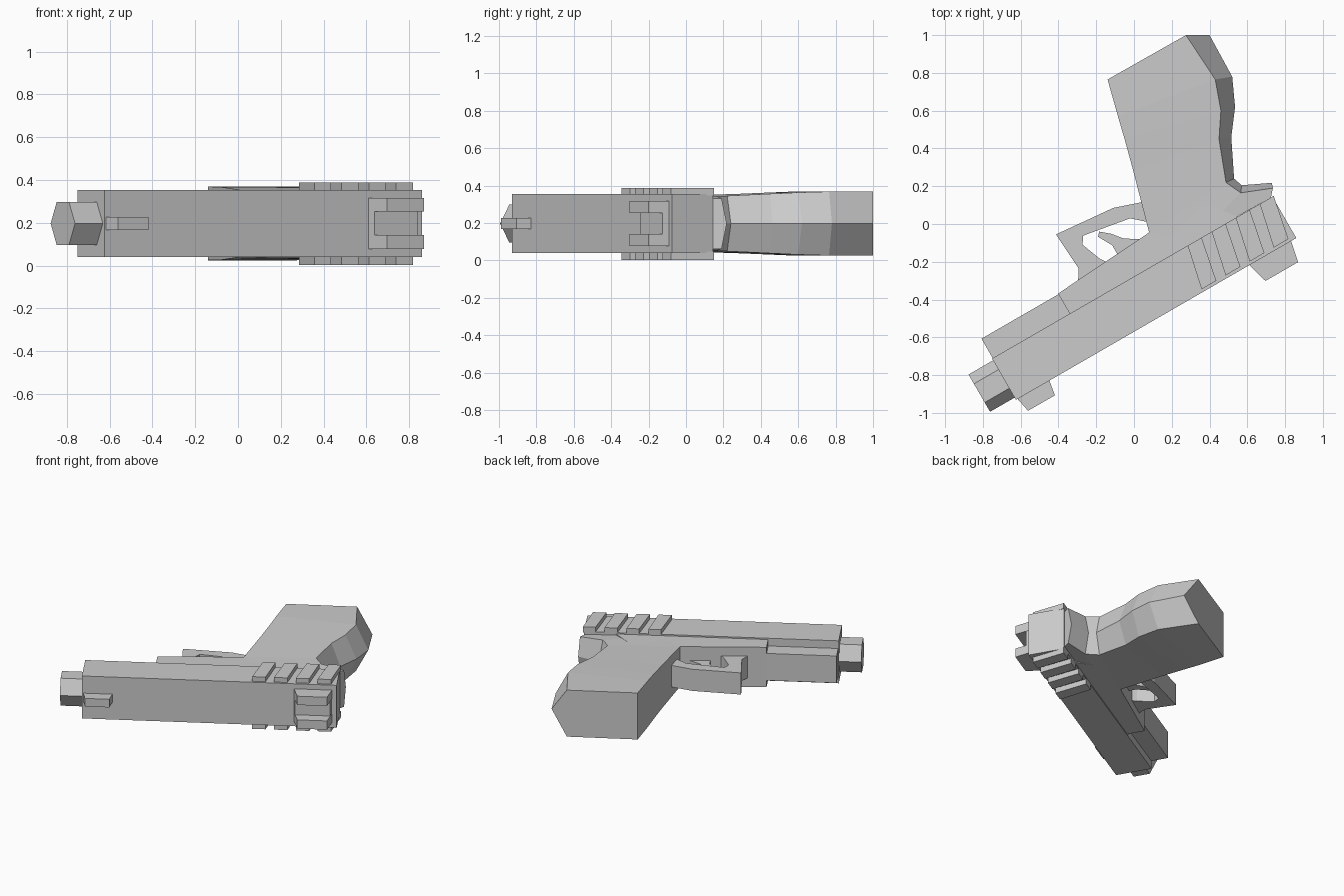
import bpy, bmesh, math

MID = 0.197                      # height of the symmetry plane
C, S = math.cos(math.radians(30)), math.sin(math.radians(30))


def xy(a, b):
    """Barrel-aligned coordinates (a rearward, b toward the grip) to world."""
    return (a * C - b * S, a * S + b * C)


def loft(name, rings):
    """Skin equal-length rings of 3D points, with capped ends."""
    bm = bmesh.new()
    vs = [[bm.verts.new(p) for p in r] for r in rings]
    n = len(vs[0])
    for r0, r1 in zip(vs, vs[1:]):
        for i in range(n):
            j = (i + 1) % n
            bm.faces.new((r0[i], r0[j], r1[j], r1[i]))
    bm.faces.new(vs[0])
    bm.faces.new(vs[-1])
    bmesh.ops.recalc_face_normals(bm, faces=bm.faces[:])
    me = bpy.data.meshes.new(name)
    bm.to_mesh(me)
    bm.free()
    ob = bpy.data.objects.new(name, me)
    bpy.context.collection.objects.link(ob)
    return ob


def prism(name, pts, z0, z1):
    """Extrude a plan outline between two heights measured from the mid plane."""
    return loft(name, [[(x, y, MID + z) for x, y in pts] for z in (z0, z1)])


def local(*pts):
    return [xy(a, b) for a, b in pts]


def box(a0, a1, b0, b1):
    return local((a0, b0), (a1, b0), (a1, b1), (a0, b1))


# Slide and the narrow dust cover under its front
prism("slide", box(-1.007, 0.707, -0.494, -0.241), -0.157, 0.157)
prism("dust_cover", box(-1.003, -0.5, -0.26, -0.122), -0.1, 0.1)

# Frame ahead of the grip
prism("frame", [xy(-0.532, -0.25), xy(-0.532, -0.118), (0.08, -0.045),
                (0.35, 0.12), xy(0.5, -0.25)], -0.147, 0.147)

# Grip: flat front strap, ridged back strap, ending in the beavertail
sections = [  # front, side edge, back ridge, half width
    ((-0.14, 0.765), (0.275, 1.0), (0.40, 1.0), 0.172),
    ((-0.085, 0.57), (0.43, 0.765), (0.52, 0.78), 0.171),
    ((-0.05, 0.45), (0.46, 0.60), (0.535, 0.62), 0.166),
    ((-0.005, 0.285), (0.45, 0.45), (0.515, 0.46), 0.159),
    ((0.08, -0.045), (0.487, 0.22), (0.53, 0.24), 0.148),
    ((0.30, -0.10), (0.565, 0.165), (0.57, 0.205), 0.146),
    ((0.725, 0.14), (0.735, 0.19), (0.73, 0.218), 0.135),
]
rings = []
for f, s, r, w in sections:
    rings.append([(*f, MID + w), (*s, MID + w), (*r, MID),
                  (*s, MID - w), (*f, MID - w)])
loft("grip", rings)

# Slanted grasping ribs on both sides of the slide
for i in range(4):
    a = 0.189 + 0.147 * i
    rib = local((a - 0.052, -0.478), (a + 0.038, -0.478),
                (a + 0.085, -0.241), (a, -0.241))
    prism(f"rib_upper_{i + 1}", rib, 0.15, 0.191)
    prism(f"rib_lower_{i + 1}", rib, -0.195, -0.15)

# Hexagonal barrel end
hexagon = [(math.cos(k * math.pi / 3) * 0.114, math.sin(k * math.pi / 3) * 0.117)
           for k in range(6)]
loft("barrel", [[(*xy(a, -0.366 + b), MID + z) for b, z in hexagon]
                for a in (-1.157, -0.98)])

# Front sight and notched rear sight
prism("front_sight", local((-1.0, -0.48), (-0.98, -0.576), (-0.816, -0.576),
                           (-0.80, -0.48)), -0.03, 0.03)
prism("rear_sight_base", local((0.416, -0.48), (0.43, -0.53), (0.665, -0.53),
                               (0.675, -0.48)), -0.092, 0.092)
for name, z0, z1 in (("upper", 0.055, 0.12), ("lower", -0.12, -0.055)):
    prism("rear_sight_ear_" + name, local((0.416, -0.48), (0.452, -0.609),
          (0.652, -0.609), (0.678, -0.48)), z0, z1)

# Trigger guard loop
prism("trigger_guard", [
    (0.06, 0.12), (0.03, 0.113), (-0.11, 0.085), (-0.413, -0.055),
    (-0.293, -0.235), (-0.297, -0.33), (-0.12, -0.22), (-0.135, -0.205),
    (-0.18, -0.185), (-0.272, -0.11), (-0.27, -0.062), (-0.02, 0.03),
    (0.075, 0.01), (0.10, 0.0)], -0.08, 0.08)

# Curved trigger
prism("trigger", [
    (-0.19, -0.068), (-0.115, -0.113), (-0.085, -0.165), (-0.06, -0.19),
    (0.10, -0.09), (0.08, -0.075), (0.0, -0.08), (-0.06, -0.075),
    (-0.12, -0.052), (-0.185, -0.04)], -0.045, 0.045)
